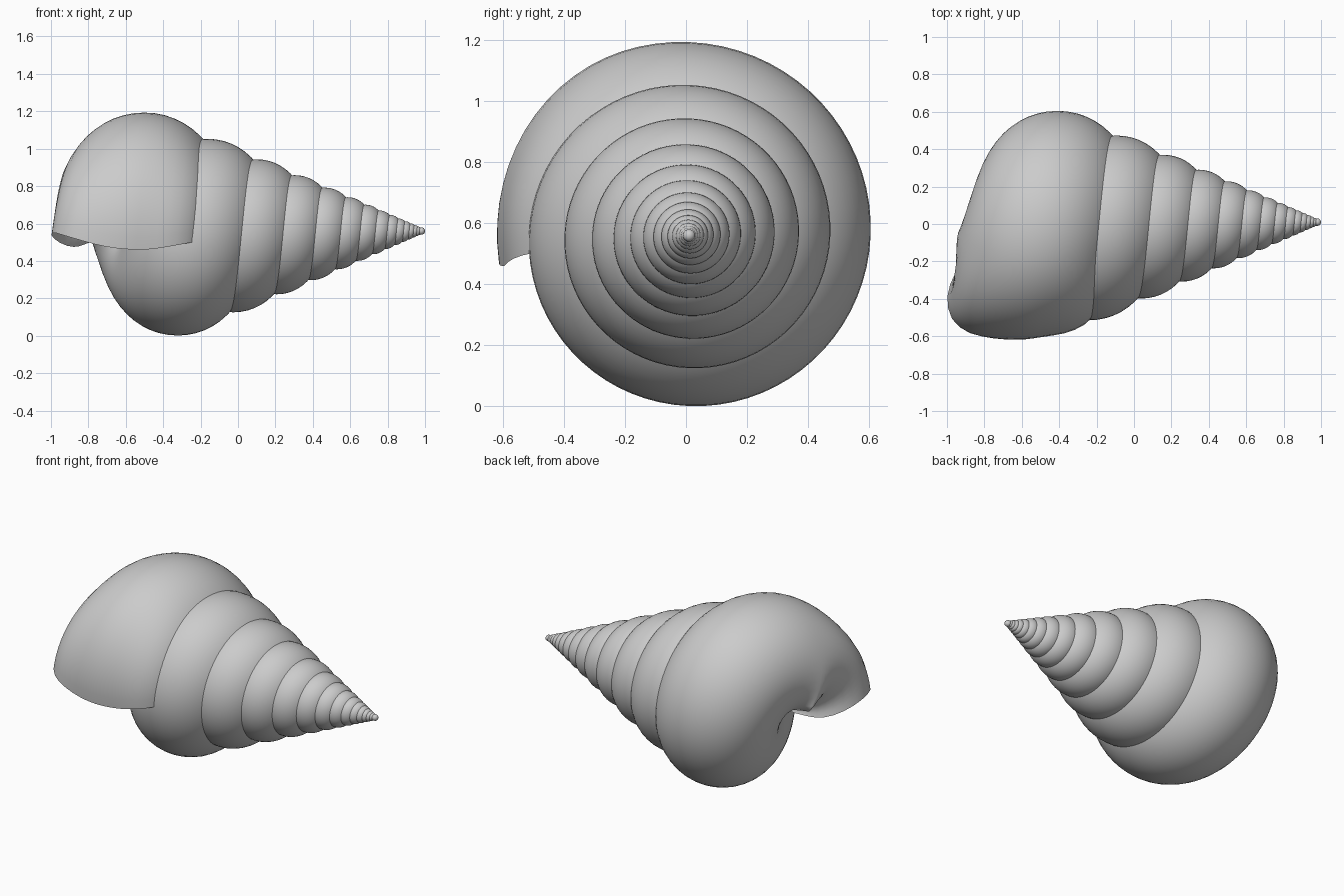
import bpy, bmesh, math

if "Cube" in bpy.data.objects:
    bpy.data.objects.remove(bpy.data.objects["Cube"])

APEX_X, AXIS_Y, AXIS_Z = 1.02, 0.01, 0.56   # coiling axis runs along x
K = 1.285                                   # growth per whorl
D_END = 1.618                               # distance from apex at the lip
TUBE, OFFSET = 0.275, 0.1417                # tube radius and offset per unit distance
STEPS, SIDES = 72, 48

# Lip outline: angle, radius from tube centre, extra sweep
LIP = [(-180, .19, .5), (-120, .40, .2), (-90, .446, .1), (-50, .47, .11),
       (-15, .39, .17), (15, .407, .14), (34, .45, .08), (47, .485, .03),
       (62, .46, 0), (79, .38, .15), (98, .27, .5), (140, .2, .7), (180, .19, .5)]


def lookup(a):
    a = (a + 180) % 360 - 180
    for p, q in zip(LIP, LIP[1:]):
        if p[0] <= a <= q[0]:
            f = (a - p[0]) / (q[0] - p[0])
            return p[1] + f * (q[1] - p[1]), p[2] + f * (q[2] - p[2])


def lip_at(a):
    vals = [lookup(a + s) for s in (-9, -4.5, 0, 4.5, 9)]
    return sum(v[0] for v in vals) / 5, sum(v[1] for v in vals) / 5


angles = [-180 + 360 * i / SIDES for i in range(SIDES)]
lip = [lip_at(a) for a in angles]

# Coiled tube swept from apex to lip
bm = bmesh.new()
start = math.log(0.038 / D_END) / math.log(K)
count = int(-start * STEPS)
FLARE = 1.3
prev = None
for n in range(count + 1):
    t = start * 2 * math.pi * (1 - n / count)
    d = D_END * K ** (t / (2 * math.pi))
    u = max(0.0, (t + FLARE) / FLARE)
    w = u * u * (3 - 2 * u)
    ring = []
    for a, (lr, ext) in zip(angles, lip):
        p = math.radians(a)
        rad = TUBE * d * (1 - w) + lr * w
        r = max(OFFSET * d + rad * math.cos(p), 0.012 * d)
        th = t + u * u * ext
        ring.append(bm.verts.new((APEX_X - d - rad * math.sin(p),
                                  AXIS_Y - r * math.cos(th),
                                  AXIS_Z - r * math.sin(th))))
    if prev:
        for i in range(SIDES):
            j = (i + 1) % SIDES
            bm.faces.new((prev[i], prev[j], ring[j], ring[i]))
    else:
        bm.faces.new(ring)
    prev = ring

bmesh.ops.recalc_face_normals(bm, faces=bm.faces)
for f in bm.faces:
    f.smooth = True
mesh = bpy.data.meshes.new("spiral_shell")
bm.to_mesh(mesh)
bm.free()
shell = bpy.data.objects.new("spiral_shell", mesh)
bpy.context.collection.objects.link(shell)

# Rounded tip
bpy.ops.mesh.primitive_uv_sphere_add(segments=24, ring_count=12, radius=0.02,
                                     location=(0.98, AXIS_Y, AXIS_Z))
tip = bpy.context.object
tip.name = "shell_tip"
bpy.ops.object.shade_smooth()
